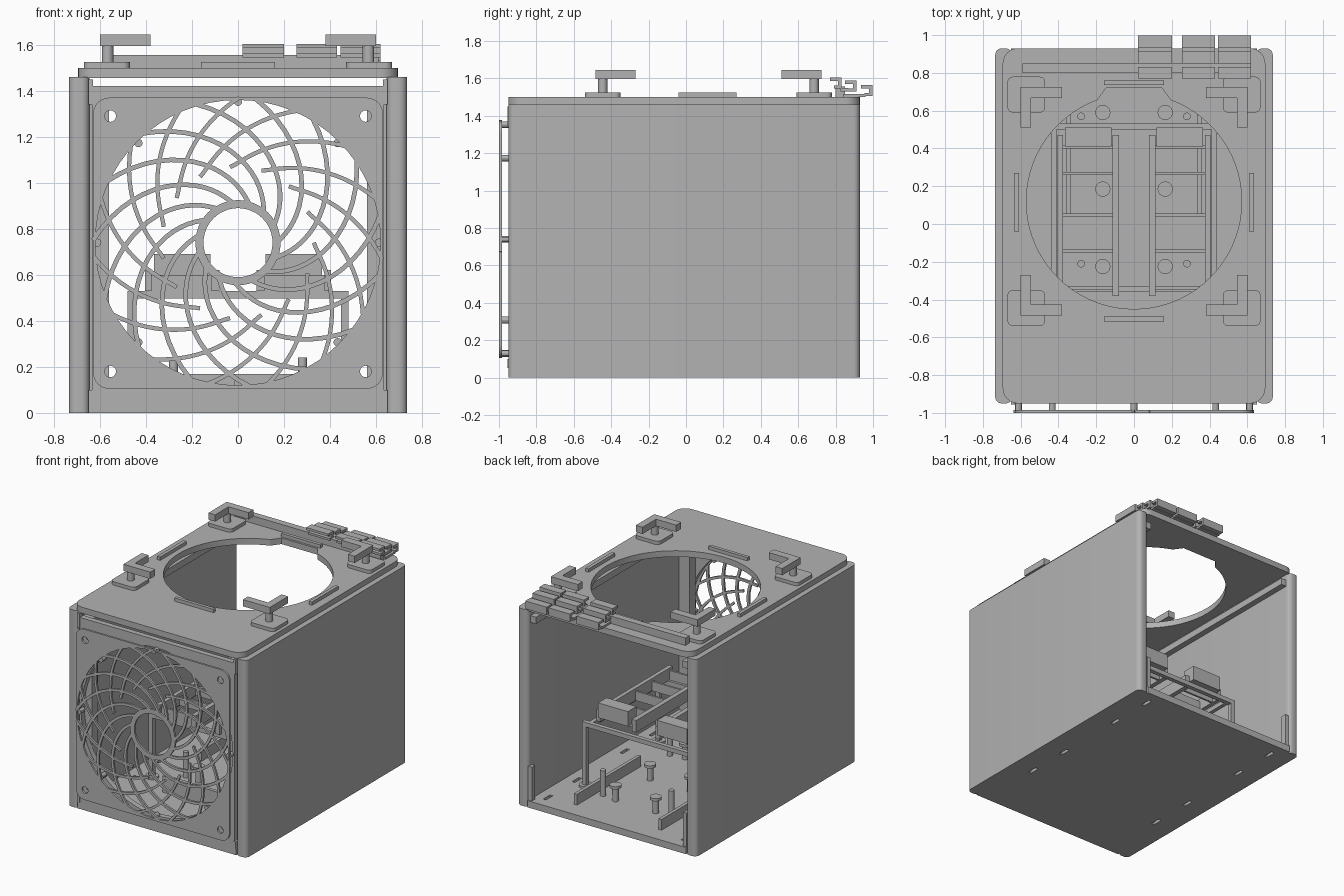
import bpy, math
from math import sin, cos, pi, radians
from mathutils import Matrix

if "Cube" in bpy.data.objects:
    bpy.data.objects.remove(bpy.data.objects["Cube"])

grey = bpy.data.materials.new("plain_grey")
grey.diffuse_color = (0.45, 0.45, 0.45, 1)
grey.use_nodes = True
grey.node_tree.nodes["Principled BSDF"].inputs["Base Color"].default_value = grey.diffuse_color


def rrect(x0, x1, y0, y1, r=0.0, seg=6):
    """Rounded rectangle outline."""
    if r == 0:
        return [(x0, y0), (x1, y0), (x1, y1), (x0, y1)]
    pts = []
    for cx, cy, a0 in ((x1 - r, y0 + r, -90), (x1 - r, y1 - r, 0),
                       (x0 + r, y1 - r, 90), (x0 + r, y0 + r, 180)):
        for i in range(seg + 1):
            a = radians(a0 + 90 * i / seg)
            pts.append((cx + r * cos(a), cy + r * sin(a)))
    return pts


def circle(cx, cy, r, n=24):
    return [(cx + r * cos(2 * pi * i / n), cy + r * sin(2 * pi * i / n)) for i in range(n)]


def plate(name, outlines, lo, hi, axis="z"):
    """Filled outlines (inner ones are holes) extruded from lo to hi along an axis."""
    cu = bpy.data.curves.new(name, "CURVE")
    cu.dimensions = "2D"
    cu.fill_mode = "BOTH"
    cu.extrude = (hi - lo) / 2
    for pts in outlines:
        sp = cu.splines.new("POLY")
        sp.points.add(len(pts) - 1)
        for p, (u, v) in zip(sp.points, pts):
            p.co = (u, v, 0, 1)
        sp.use_cyclic_u = True
    ob = bpy.data.objects.new(name, cu)
    bpy.context.collection.objects.link(ob)
    mid = (lo + hi) / 2
    if axis == "z":
        ob.matrix_world = Matrix.Translation((0, 0, mid))
    elif axis == "y":      # outline in x, z
        ob.matrix_world = Matrix.Translation((0, mid, 0)) @ Matrix.Rotation(pi / 2, 4, "X")
    else:                  # outline in y, z
        ob.matrix_world = Matrix(((0, 0, 1, mid), (1, 0, 0, 0), (0, 1, 0, 0), (0, 0, 0, 1)))
    bpy.ops.object.select_all(action="DESELECT")
    ob.select_set(True)
    bpy.context.view_layer.objects.active = ob
    bpy.ops.object.convert(target="MESH")
    ob = bpy.context.object
    ob.data.materials.clear()
    ob.data.materials.append(grey)
    bpy.ops.object.shade_smooth_by_angle(angle=radians(30))
    return ob


def box(name, x0, x1, y0, y1, z0, z1, r=0.0):
    return plate(name, [rrect(x0, x1, y0, y1, r)], z0, z1)


def mbox(name, x0, x1, *rest):
    """Box on the right side and its mirror on the left."""
    box(name + "_right", x0, x1, *rest)
    box(name + "_left", -x1, -x0, *rest)


def post(name, x, y, r, z0, z1):
    plate(name, [circle(x, y, r)], z0, z1)


# Shell: floor with slots, side walls, ledges under the lid
slots = [rrect(sx * 0.565 - 0.012, sx * 0.565 + 0.012, y - 0.04, y + 0.04)
         for sx in (-1, 1) for y in (-0.43, -0.09, 0.47, 0.81)]
plate("floor", [rrect(-0.65, 0.65, -0.95, 0.93)] + slots, 0, 0.05)
mbox("side_wall", 0.645, 0.735, -0.95, 0.93, 0, 1.46, 0.035)
mbox("lid_ledge", 0.60, 0.645, -0.9, 0.9, 1.36, 1.41)
mbox("front_rail", 0.56, 0.645, -0.91, -0.84, 0.05, 1.41)
mbox("front_top_stop", 0.63, 0.65, -0.955, -0.92, 1.34, 1.45)
mbox("front_bottom_stop", 0.63, 0.65, -0.955, -0.92, 0.05, 0.10)
mbox("back_stop", 0.62, 0.65, 0.88, 0.92, 0.05, 0.30)

# Front panel and fan grille
CZ = 0.74
screws = [circle(sx * 0.555, z, 0.025, 16) for sx in (-1, 1) for z in (0.18, 1.29)]
plate("front_panel", [rrect(-0.635, 0.635, 0.05, 1.42), circle(0, CZ, 0.622, 64)] + screws,
      -0.95, -0.91, "y")
plate("grille_frame", [rrect(-0.63, 0.63, 0.105, 1.37, 0.07), circle(0, CZ, 0.62, 64)] + screws,
      -1.0, -0.985, "y")
plate("grille_hub", [circle(0, CZ, 0.185, 48), circle(0, CZ, 0.15, 48)], -1.0, -0.985, "y")
for k in range(8):
    a = k * pi / 4
    plate("grille_spacer", [circle(0.612 * cos(a), CZ + 0.612 * sin(a), 0.018, 12)],
          -0.99, -0.94, "y")


def blade(name, start, r0, r1, sweep, w, bend, n=16):
    """Curved bar that turns by sweep radians from radius r0 to r1."""
    left, right = [], []
    for i in range(n + 1):
        t = i / n
        r = r0 + (r1 - r0) * t ** bend
        a = start + sweep * t
        dr = (r1 - r0) * bend * max(t, 0.02) ** (bend - 1)
        tx, tz = dr * cos(a) - r * sweep * sin(a), dr * sin(a) + r * sweep * cos(a)
        m = w / 2 / math.hypot(tx, tz)
        x, z = r * cos(a), CZ + r * sin(a)
        left.append((x - tz * m, z + tx * m))
        right.append((x + tz * m, z - tx * m))
    plate(name, [left + right[::-1]], -1.0, -0.985, "y")


BLADES = 15
for k in range(BLADES):
    a = 2 * pi * k / BLADES
    blade("grille_blade", a, 0.17, 0.63, 1.45, 0.02, 1.2)
    blade("grille_cross_blade", a, 0.33, 0.63, -0.95, 0.018, 1.3)

# Lid with round opening and a notch at the back
opening = []
for x, y in circle(0, 0.12, 0.57, 72):
    opening.append((x, 0.72 if y > 0.12 and abs(x) < 0.15 else y))
plate("lid", [rrect(-0.695, 0.695, -0.95, 0.93, 0.08), opening], 1.455, 1.5)
mbox("lid_side_strip", 0.61, 0.635, -0.04, 0.27, 1.5, 1.525)
box("lid_front_strip", -0.16, 0.16, -0.515, -0.49, 1.5, 1.525)
box("lid_back_strip", -0.16, 0.16, 0.735, 0.76, 1.5, 1.525)
box("lid_back_bar", -0.59, 0.61, 0.80, 0.85, 1.5, 1.555)

# Four latches: base plate, post and an L-shaped arm pointing inward
for sx in (-1, 1):
    for yc, sy in ((-0.445, 1), (0.685, -1)):
        def span(a, b, c, s):
            return sorted((c + s * a, c + s * b))
        box("latch_base", *sorted((sx * 0.47, sx * 0.67)), *span(-0.095, 0.095, yc, 1),
            1.5, 1.525, 0.03)
        post("latch_post", sx * 0.567, yc, 0.025, 1.52, 1.64)
        ye, yi, yf = yc - sy * 0.04, yc + sy * 0.018, yc + sy * 0.175
        arm = [(sx * 0.60, ye), (sx * 0.38, ye), (sx * 0.38, yi),
               (sx * 0.545, yi), (sx * 0.545, yf), (sx * 0.60, yf)]
        plate("latch_arm", [arm], 1.595, 1.645)

# Cable clips along the back edge, each a row of three hooks
for x0, x1 in ((0.02, 0.20), (0.255, 0.43), (0.445, 0.62)):
    for y, z in ((0.77, 1.545), (0.85, 1.53), (0.935, 1.505)):
        hook = [(y, z + 0.04), (y, z + 0.058), (y + 0.062, z + 0.058), (y + 0.062, z),
                (y + 0.02, z), (y + 0.02, z + 0.016), (y + 0.044, z + 0.016), (y + 0.044, z + 0.04)]
        plate("clip_hook", [hook], x0, x1, "x")
    box("clip_base", x0, x1, 0.84, 0.96, 1.5, 1.515)
    box("clip_link", x0, x1, 0.825, 0.87, 1.53, 1.548)

# Raised frame on four legs
for y in (0.50, -0.36):
    mbox("frame_leg", 0.447, 0.48, y, y + 0.033, 0.05, 0.53)
    for sx in (-1, 1):
        post("frame_foot", sx * 0.463, y + 0.016, 0.045, 0.05, 0.065)
    box("frame_cross_bar", -0.475, 0.475, y, y + 0.033, 0.497, 0.53)
mbox("frame_side_bar", 0.41, 0.44, -0.36, 0.53, 0.497, 0.53)

# Two trays with dividers and an end block
mbox("tray_outer_rail", 0.375, 0.405, -0.38, 0.47, 0.53, 0.62)
mbox("tray_inner_rail", 0.08, 0.115, -0.38, 0.47, 0.53, 0.62)
for y in (-0.36, -0.15, 0.04, 0.26, 0.40):
    mbox("tray_divider", 0.115, 0.375, y, y + 0.015, 0.53, 0.60)
mbox("tray_end_block", 0.12, 0.365, 0.41, 0.51, 0.58, 0.69)

# Floor fittings: capped standoffs, pegs and guide walls
for sx in (-1, 1):
    for y in (-0.225, 0.185, 0.59):
        post("standoff", sx * 0.165, y, 0.022, 0.05, 0.15)
        post("standoff_cap", sx * 0.165, y, 0.04, 0.15, 0.17)
    for y in (-0.21, 0.57):
        post("peg", sx * 0.28, y, 0.02, 0.05, 0.24)
mbox("guide_wall", 0.335, 0.36, 0.05, 0.80, 0.05, 0.13)
box("front_guide_wall", -0.27, 0.28, -0.50, -0.475, 0.05, 0.17)
